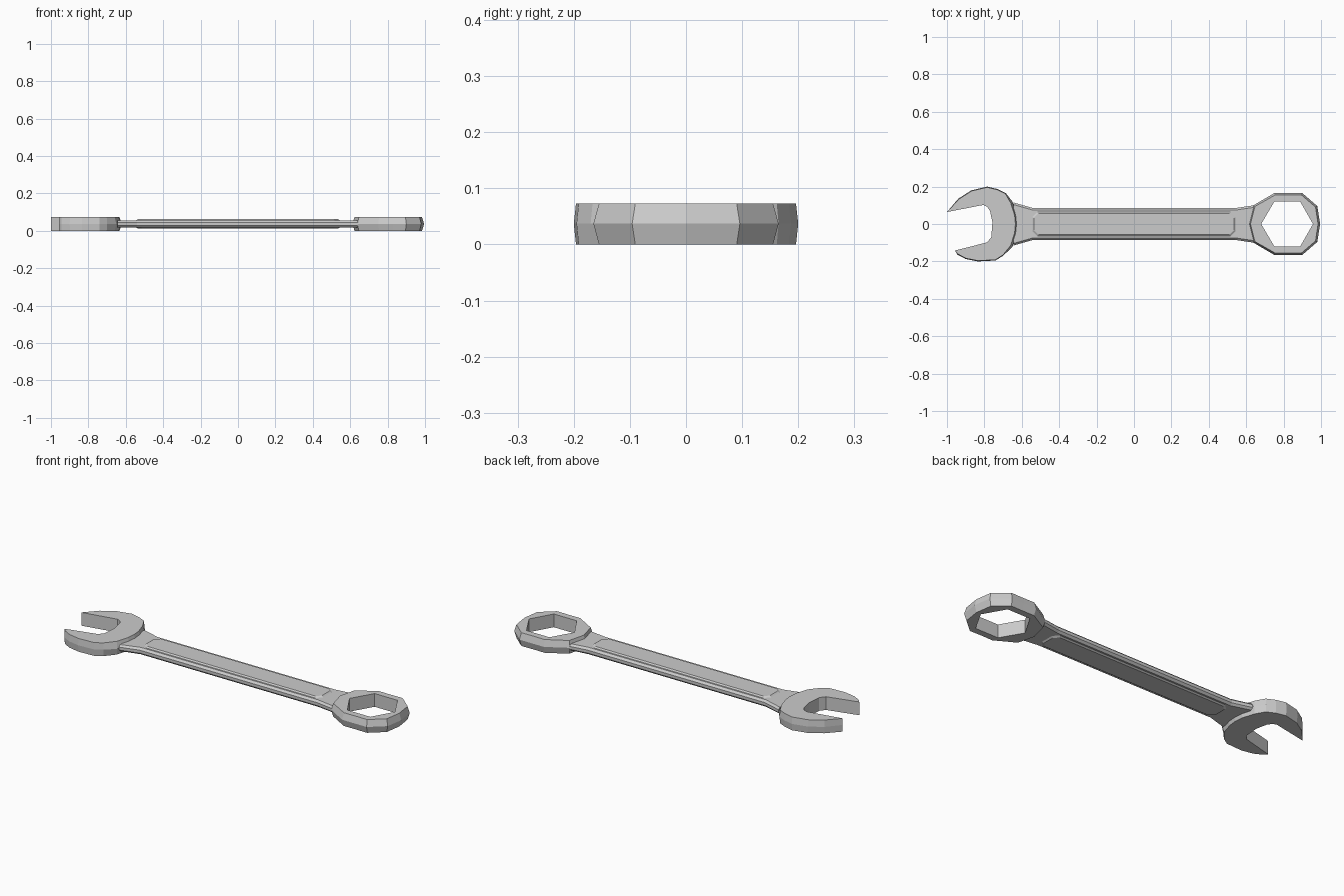
import bpy, bmesh
from mathutils import Vector

if "Cube" in bpy.data.objects:
    bpy.data.objects.remove(bpy.data.objects["Cube"])

MID, TOP = 0.037, 0.073


def make(name, loops, skin_pairs, caps):
    """Build a mesh from vertex loops, side skins between loop pairs, and n-gon caps."""
    bm = bmesh.new()
    vs = [[bm.verts.new(p) for p in lp] for lp in loops]
    for a, b in skin_pairs:
        n = len(vs[a])
        for i in range(n):
            j = (i + 1) % n
            bm.faces.new((vs[a][i], vs[a][j], vs[b][j], vs[b][i]))
    for c in caps:
        bm.faces.new(vs[c])
    bmesh.ops.recalc_face_normals(bm, faces=bm.faces[:])
    me = bpy.data.meshes.new(name)
    bm.to_mesh(me)
    bm.free()
    ob = bpy.data.objects.new(name, me)
    bpy.context.collection.objects.link(ob)
    return ob


def at_z(pts, z):
    return [(x, y, z) for x, y in pts]


def shrink(pts, centre, d):
    out = []
    for p in pts:
        v = Vector(p) - Vector(centre)
        out.append(tuple(Vector(centre) + v * (1 - d / v.length)))
    return out


# open jaw: outer contour from upper tip round to lower tip, then the mouth
outer = [(-1.0, 0.064), (-0.94, 0.135), (-0.87, 0.18), (-0.785, 0.2), (-0.73, 0.187),
         (-0.685, 0.165), (-0.65, 0.12), (-0.627, 0.05), (-0.622, 0), (-0.627, -0.05),
         (-0.65, -0.122), (-0.70, -0.17), (-0.74, -0.195), (-0.835, -0.2),
         (-0.90, -0.187), (-0.945, -0.163)]
mouth = [(-0.957, -0.142), (-0.785, -0.098), (-0.763, -0.07), (-0.757, 0.01),
         (-0.77, 0.07), (-0.785, 0.092), (-0.805, 0.102)]
face = [outer[0]] + shrink(outer[1:6], (-0.8, 0), 0.004) \
    + shrink(outer[6:11], (-0.8, 0), 0.012) + shrink(outer[11:], (-0.8, 0), 0.004) + mouth
make("open_jaw",
     [at_z(face, 0), at_z(outer + mouth, MID), at_z(face, TOP)],
     [(0, 1), (1, 2)], [0, 2])

# ring head: faceted outside with a crowned middle, hexagonal hole
half = [(0.995, 0), (0.98, 0.096), (0.9, 0.165), (0.825, 0.165), (0.75, 0.165),
        (0.637, 0.099), (0.612, 0)]
ring = half + [(x, -y) for x, y in half[-2:0:-1]]
ring_face = shrink(ring, (0.82, 0), 0.011)
corners = [(0.957, 0), (0.889, 0.119), (0.75, 0.119), (0.68, 0), (0.75, -0.119), (0.889, -0.119)]
hexa = []
for i, c in enumerate(corners):
    n = corners[(i + 1) % 6]
    hexa += [c, ((c[0] + n[0]) / 2, (c[1] + n[1]) / 2)]
make("ring_head",
     [at_z(ring_face, 0), at_z(ring, MID), at_z(ring_face, TOP), at_z(hexa, TOP), at_z(hexa, 0)],
     [(0, 1), (1, 2), (2, 3), (3, 4), (4, 0)], [])

# shank: chamfered bar flaring at both necks
sections = []
for x, w, h in [(-0.645, 0.115, 0.018), (-0.54, 0.085, 0.019),
                (0.54, 0.085, 0.019), (0.642, 0.1, 0.018)]:
    c = w - 0.011
    sections.append([(x, w, MID + 0.008), (x, c, MID + h), (x, -c, MID + h),
                     (x, -w, MID + 0.008), (x, -w, MID - 0.008), (x, -c, MID - h),
                     (x, c, MID - h), (x, w, MID - 0.008)])
make("shank", sections, [(0, 1), (1, 2), (2, 3)], [0, 3])


# raised panels on both broad faces, with clipped corners
def panel(lx, ly, c):
    return [(lx, ly - c), (lx - c, ly), (-lx + c, ly), (-lx, ly - c),
            (-lx, -ly + c), (-lx + c, -ly), (lx - c, -ly), (lx, -ly + c)]


for name, s in (("top_panel", 1), ("bottom_panel", -1)):
    make(name, [at_z(panel(0.545, 0.066, 0.028), MID + s * 0.018),
                at_z(panel(0.535, 0.056, 0.024), MID + s * 0.025)], [(0, 1)], [0, 1])
